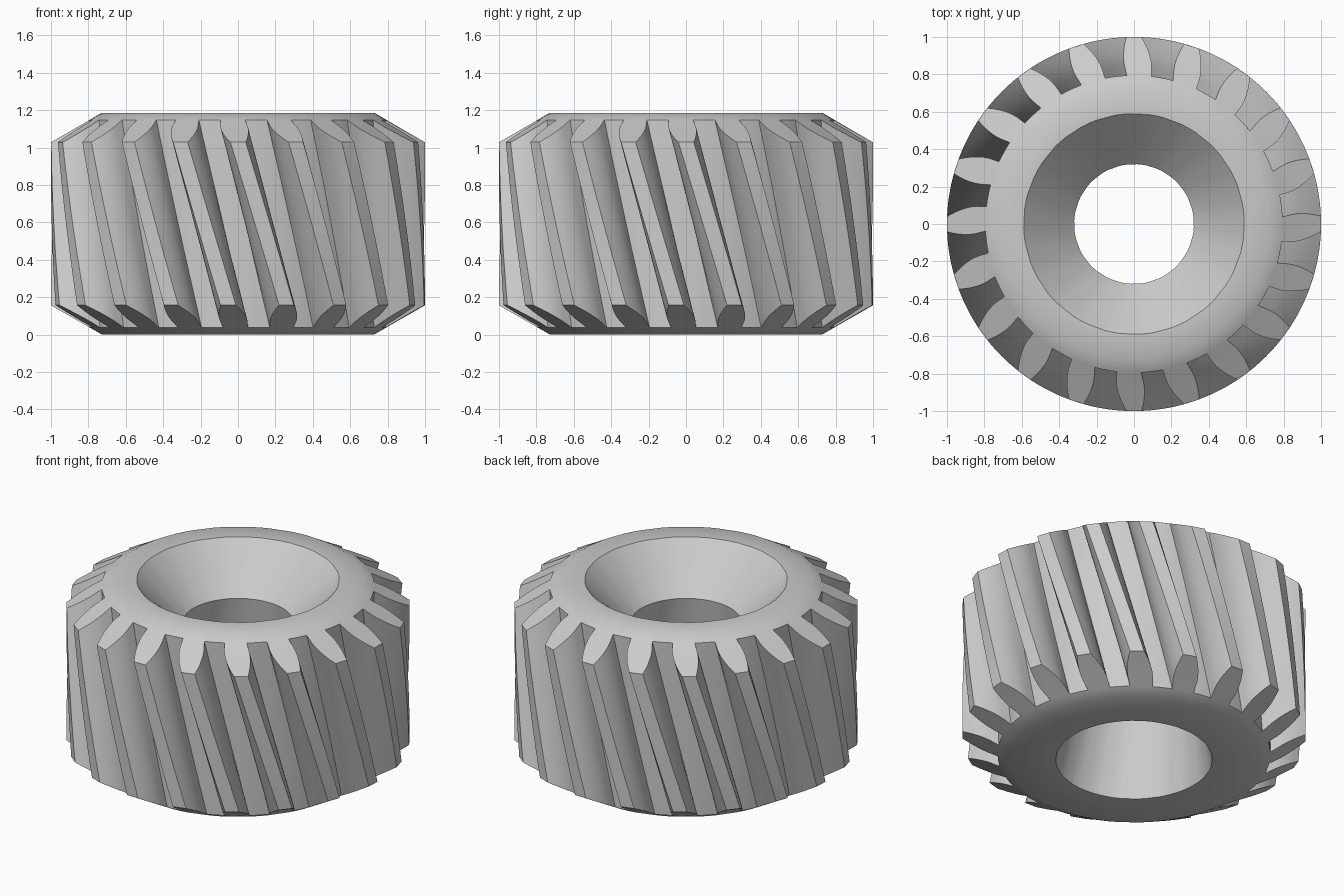
import bpy
import bmesh
from math import radians, cos, sin

default = bpy.data.objects.get("Cube")
if default:
    bpy.data.objects.remove(default)

TEETH = 20
HEIGHT = 1.185
PITCH = radians(360 / TEETH)
TWIST = radians(17.2)        # rotation per unit of height
CHAMFER_R, SLOPE = 0.73, 0.58
ROOT_R = 0.795
STEPS = 12
# tooth flank from root to tip: radius, half angle in degrees
FLANK = [(ROOT_R, 4.75), (0.85, 4.95), (0.88, 4.8), (0.91, 4.4),
         (0.94, 3.85), (0.97, 3.15), (1.0, 2.35)]

bm = bmesh.new()


def point(r, a, z):
    a += TWIST * (1.03 - z) - radians(90)
    return bm.verts.new((r * cos(a), r * sin(a), z))


def column(r, a):
    """Twisted line of vertices between the two chamfer cones."""
    low = max(0, r - CHAMFER_R) * SLOPE
    span = HEIGHT - 2 * low
    return [point(r, a, low + span * k / STEPS) for k in range(STEPS + 1)]


def quad(a, b, c, d):
    bm.faces.new((a, b, c, d))


# Tooth outlines: one flank up, the other down, then the gap floor
outline, root_angles, root_columns, teeth = [], [], [], []
for t in range(TEETH):
    mid = t * PITCH
    first = [column(r, mid - radians(h)) for r, h in FLANK]
    second = [column(r, mid + radians(h)) for r, h in FLANK]
    edge = radians(FLANK[0][1])
    gap = PITCH - 2 * edge
    floor_angles = [mid + edge + gap * k / 3 for k in (1, 2)]
    floor = [column(ROOT_R, a) for a in floor_angles]
    outline += first + second[::-1] + floor
    root_angles += [mid - edge, mid + edge] + floor_angles
    root_columns += [first[0], second[0]] + floor
    teeth.append((first, second))

# Outer helical surface
for i, col in enumerate(outline):
    nxt = outline[(i + 1) % len(outline)]
    for k in range(STEPS):
        quad(col[k], nxt[k], nxt[k + 1], col[k + 1])

# Chamfered tooth ends
for first, second in teeth:
    for j in range(len(FLANK) - 1):
        for end in (0, -1):
            quad(first[j][end], first[j + 1][end],
                 second[j + 1][end], second[j][end])

# End faces, countersink and tapered bore, as rings from top to bottom
rings = [[c[-1] for c in root_columns]]
for r, z in [(CHAMFER_R, HEIGHT), (0.59, HEIGHT), (0.32, 0.915),
             (0.456, 0), (CHAMFER_R, 0)]:
    rings.append([point(r, a, z) for a in root_angles])
rings.append([c[0] for c in root_columns])
for upper, lower in zip(rings, rings[1:]):
    for i in range(len(upper)):
        j = (i + 1) % len(upper)
        quad(upper[i], upper[j], lower[j], lower[i])

bmesh.ops.recalc_face_normals(bm, faces=bm.faces)
mesh = bpy.data.meshes.new("helical_gear")
bm.to_mesh(mesh)
bm.free()

# Plain grey material
grey = bpy.data.materials.new("plain_grey")
grey.use_nodes = True
colour = (0.6, 0.6, 0.6, 1)
grey.diffuse_color = colour
grey.node_tree.nodes["Principled BSDF"].inputs["Base Color"].default_value = colour
mesh.materials.append(grey)

gear = bpy.data.objects.new("helical_gear", mesh)
bpy.context.collection.objects.link(gear)
bpy.ops.object.select_all(action='DESELECT')
gear.select_set(True)
bpy.context.view_layer.objects.active = gear
bpy.ops.object.shade_smooth_by_angle(angle=radians(35))
